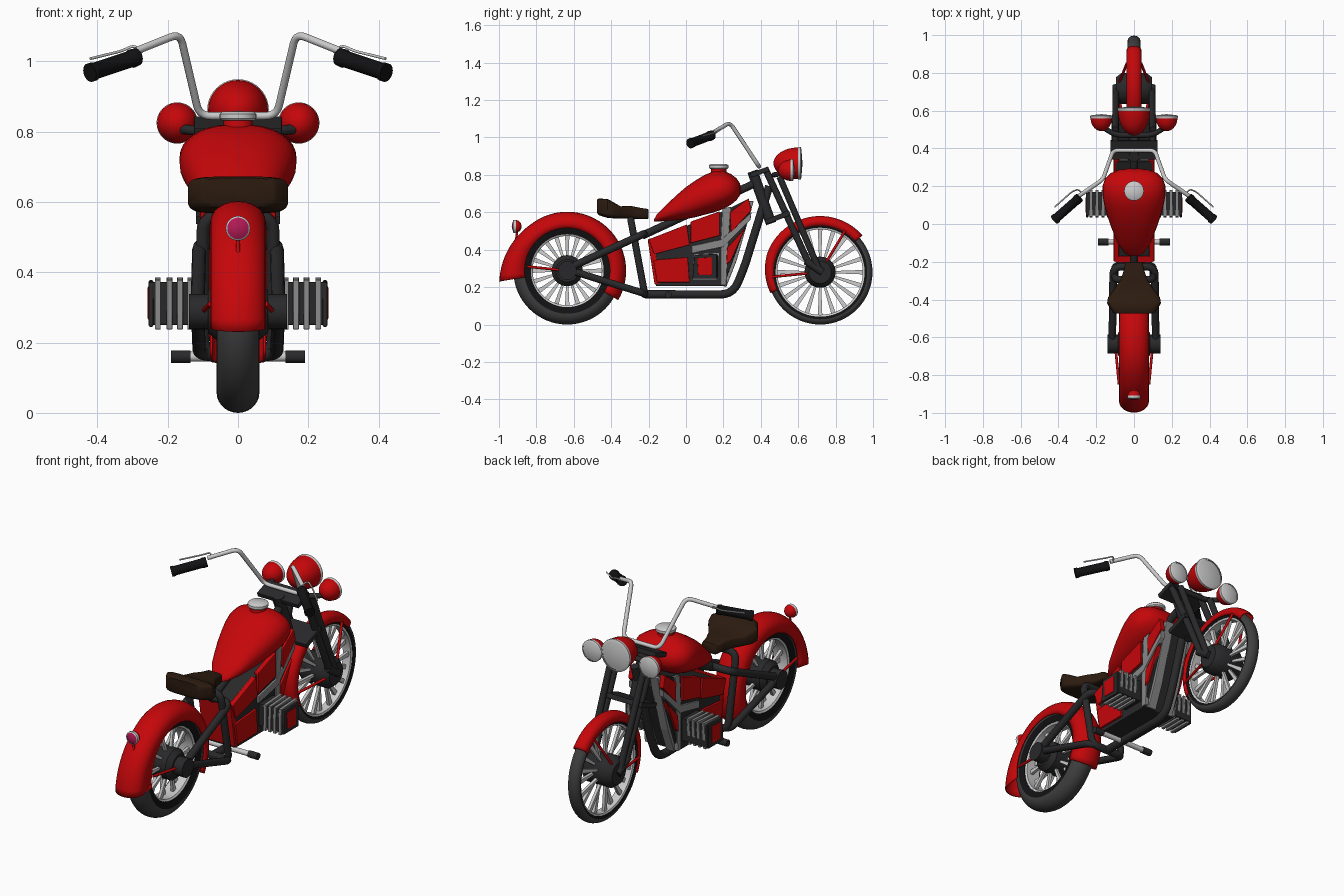
import bpy, bmesh, math
from mathutils import Vector, Matrix

if "Cube" in bpy.data.objects:
    bpy.data.objects.remove(bpy.data.objects["Cube"])

def mat(name, c):
    m = bpy.data.materials.new(name)
    m.diffuse_color = (*c, 1)
    m.use_nodes = True
    m.node_tree.nodes["Principled BSDF"].inputs["Base Color"].default_value = m.diffuse_color
    return m
RED = mat("red", (0.56, 0.002, 0.003))
DARK = mat("dark", (0.022, 0.022, 0.024))
RUBBER = mat("rubber", (0.05, 0.05, 0.05))
BLACK = mat("black", (0.006, 0.006, 0.007))
BROWN = mat("brown", (0.025, 0.011, 0.005))
GREY = mat("mid_grey", (0.25, 0.25, 0.25))
PINK = mat("pink", (0.45, 0.01, 0.09))

def finish(name, bm, m, smooth=True, bevel=0, solid=0):
    bmesh.ops.recalc_face_normals(bm, faces=bm.faces)
    me = bpy.data.meshes.new(name)
    bm.to_mesh(me); bm.free()
    o = bpy.data.objects.new(name, me)
    bpy.context.collection.objects.link(o)
    if m: me.materials.append(m)
    bpy.ops.object.select_all(action='DESELECT')
    o.select_set(True)
    bpy.context.view_layer.objects.active = o
    if smooth: bpy.ops.object.shade_smooth_by_angle(angle=math.radians(40))
    if solid:
        s = o.modifiers.new("solid", 'SOLIDIFY'); s.thickness = solid; s.offset = 0
    if bevel:
        b = o.modifiers.new("bevel", 'BEVEL'); b.width = bevel; b.segments = 2
    return o

def lathe(name, prof, loc, axis, m, n=40):
    """Spin (radius, height) points round an axis."""
    bm = bmesh.new()
    vs = [bm.verts.new((r, 0, h)) for r, h in prof]
    es = [bm.edges.new(p) for p in zip(vs, vs[1:])]
    bmesh.ops.spin(bm, geom=vs + es, cent=(0, 0, 0), axis=(0, 0, 1), angle=2 * math.pi, steps=n)
    bmesh.ops.remove_doubles(bm, verts=bm.verts, dist=1e-5)
    q = Vector((0, 0, 1)).rotation_difference(Vector(axis).normalized())
    bm.transform(Matrix.Translation(loc) @ q.to_matrix().to_4x4())
    return finish(name, bm, m)

def rod(name, a, b, r, m, n=20):
    d = Vector(b) - Vector(a)
    return lathe(name, [(0, 0), (r, 0), (r, d.length), (0, d.length)], a, d, m, n)

def mx(p): return (-p[0], p[1], p[2])

def rods(name, a, b, r, m):
    rod(name + "_right", a, b, r, m); rod(name + "_left", mx(a), mx(b), r, m)

def tube(name, pts, r, m, bend=0.05, mirror=False, cyclic=False):
    """Round pipe along points with softened corners."""
    cu = bpy.data.curves.new(name, 'CURVE')
    cu.dimensions = '3D'; cu.bevel_depth = r; cu.bevel_resolution = 4; cu.use_fill_caps = True
    for side in ([pts, [mx(p) for p in pts]] if mirror else [pts]):
        P = [Vector(p) for p in side]; out = []
        for i, p in enumerate(P):
            if not cyclic and i in (0, len(P) - 1):
                out.append(p); continue
            u, v = P[i - 1] - p, P[(i + 1) % len(P)] - p
            a = p + u.normalized() * min(bend, u.length * .45)
            b = p + v.normalized() * min(bend, v.length * .45)
            out += [a * (1 - t)**2 + p * 2 * t * (1 - t) + b * t * t for t in (0, .2, .4, .6, .8, 1)]
        s = cu.splines.new('POLY'); s.points.add(len(out) - 1); s.use_cyclic_u = cyclic
        for k, p in zip(s.points, out): k.co = (*p, 1)
    o = bpy.data.objects.new(name, cu)
    bpy.context.collection.objects.link(o)
    if m: cu.materials.append(m)
    bpy.ops.object.select_all(action='DESELECT')
    o.select_set(True); bpy.context.view_layer.objects.active = o
    bpy.ops.object.convert(target='MESH')
    bpy.ops.object.shade_smooth_by_angle(angle=math.radians(40))

def prism(name, poly, x0, x1, m, mirror=True, bevel=0.004):
    """Extrude a (y, z) outline from x0 to x1."""
    bm = bmesh.new()
    for s in ((1, -1) if mirror else (1,)):
        f = bm.faces.new([bm.verts.new((s * x0, y, z)) for y, z in poly])
        g = bmesh.ops.extrude_face_region(bm, geom=[f])
        bmesh.ops.translate(bm, vec=(s * (x1 - x0), 0, 0), verts=[v for v in g['geom'] if isinstance(v, bmesh.types.BMVert)])
    finish(name, bm, m, False, bevel)

def loft(name, rings, m, closed=True, solid=0):
    bm = bmesh.new()
    R = [[bm.verts.new(p) for p in ring] for ring in rings]
    n = len(R[0])
    for a, b in zip(R, R[1:]):
        for i in range(n if closed else n - 1):
            j = (i + 1) % n
            bm.faces.new((a[i], a[j], b[j], b[i]))
    if closed:
        bm.faces.new(R[0]); bm.faces.new(R[-1])
    return finish(name, bm, m, solid=solid)

def body(name, secs, m, e, n=32):
    """Loft superellipse sections (y, half width, bottom, top)."""
    pw = lambda v: math.copysign(abs(v)**e, v)
    T = [2 * math.pi * i / n for i in range(n)]
    loft(name, [[(w * pw(math.cos(t)), y, (a + b) / 2 + (b - a) / 2 * pw(math.sin(t))) for t in T]
                for y, w, a, b in secs], m)

def fender(name, cy, cz, a0, a1, rin, rout, w):
    """U-shaped guard swept round a wheel; rout is a function of angle."""
    rings = []
    for i in range(41):
        d = a0 + (a1 - a0) * i / 40; a = math.radians(d); ro = rout(d)
        sec = [(-w, rin)] + [(-w * math.cos(t), ro - w * .75 + w * .75 * math.sin(t))
                             for t in [math.pi * k / 12 for k in range(13)]] + [(w, rin)]
        rings.append([(x, cy + r * math.cos(a), cz + r * math.sin(a)) for x, r in sec])
    loft(name, rings, RED, False, 0.006)

def wheel(name, cy, R, w, side, rim, hw, n):
    c = (0, cy, R)
    k = R - side
    tyre = [(side, -w)] + [(side + k * math.sin(t), -w * math.cos(t)) for t in
                           [math.pi * j / 14 for j in range(1, 14)]] + [(side, w)]
    lathe(name + "_tyre", tyre, c, (1, 0, 0), RUBBER, 64)
    lathe(name + "_rim", [(side, -w), (rim, -w * .85), (rim, w * .85), (side, w)], c, (1, 0, 0), BLACK, 64)
    lathe(name + "_inner_rim", [(rim, -w * .8), (rim - .01, -w * .7), (rim - .01, w * .7), (rim, w * .8)], c, (1, 0, 0), None, 64)
    lathe(name + "_hub", [(0, -hw), (.06, -hw), (.083, -hw * .7), (.083, hw * .7), (.06, hw), (0, hw)], c, (1, 0, 0), DARK)
    bm = bmesh.new()
    for i in range(n):   # tapered blade spokes leaning to either side
        M = Matrix.Translation(c) @ Matrix.Rotation(2 * math.pi * i / n, 4, 'X')
        s = w * .35 * (1 if i % 2 else -1)
        ring = lambda z, h, x: [bm.verts.new(M @ Vector((x + dx * .008, dy * h, z))) for dx, dy in ((-1, -1), (1, -1), (1, 1), (-1, 1))]
        a, b = ring(.07, .006, s), ring(rim - .004, .012, s * .5)
        for j in range(4): bm.faces.new((a[j], a[j - 1], b[j - 1], b[j]))
    finish(name + "_spokes", bm, None, False)

def lamp(name, x, y, z, r, depth, lens, d):
    """Bowl, chrome ring and lens; d is the facing along y."""
    T = [math.pi / 2 * i / 12 for i in range(13)]
    lathe(name + "_bowl", [(r * math.sin(t), -depth * math.cos(t)) for t in T], (x, y, z), (0, d, 0), RED)
    lathe(name + "_ring", [(r, -.004), (r * 1.03, 0), (r * 1.03, .01), (r * .9, .014)], (x, y, z), (0, d, 0), None)
    lathe(name + "_lens", [(r * .92, .01), (r * .6, .016), (0, .02)], (x, y, z), (0, d, 0), lens)

# Wheels and guards
RY, RZ, FY, FZ = -.635, .288, .717, .28
wheel("rear_wheel", RY, RZ, .061, .23, .195, .085, 20)
wheel("front_wheel", FY, FZ, .034, .252, .238, .095, 20)
fender("rear_fender", RY, RZ, -30, 189, .228, lambda d: .312 + .053 * max(0, (d - 125) / 64)**1.6, .076)
fender("front_fender", FY, FZ, 41, 203, .25, lambda d: .297 - .012 * max(0, (d - 160) / 43), .036)
rods("rear_axle", (.08, RY, RZ), (.14, RY, RZ), .05, DARK)
rods("rear_fender_strut", (.1, RY, RZ), (.079, -.85, .31), .007, RED)
rods("front_fender_strut", (.09, FY, FZ), (.038, .85, .5), .007, RED)
rods("front_fender_rear_strut", (.09, FY, FZ), (.038, .46, .255), .007, RED)
lamp("tail_lamp", 0, -.912, .525, .034, .033, PINK, -1)
rod("tail_lamp_stem", (0, -.9, .52), (0, -.91, .44), .006, RED)

# Frame pipes: rear loops at the sides, single spine and down tube in the middle
tube("lower_frame", [(.115, -.62, .29), (.11, -.22, .165), (-.11, -.22, .165), (-.115, -.62, .29)], .019, DARK)
tube("down_tube", [(0, -.22, .162), (0, .25, .16), (0, .31, .3), (0, .445, .74)], .022, DARK, .07)
tube("spine", [(0, -.235, .475), (0, .38, .76)], .021, DARK)
tube("seat_loop", [(.1, -.22, .16), (.1, -.295, .56), (-.1, -.295, .56), (-.1, -.22, .16)], .019, DARK, .05, False, True)
tube("upper_frame", [(.115, -.62, .305), (.11, -.225, .485), (-.11, -.225, .485), (-.115, -.62, .305)], .02, DARK)
rod("head_tube", (0, .355, .82), (0, .455, .54), .028, DARK)
rods("foot_peg_arm", (0, -.095, .16), (.14, -.095, .16), .014, None)
rods("foot_peg", (.135, -.095, .16), (.19, -.095, .16), .018, DARK)

# Fork
rods("fork_rear_leg", (.1, .425, .83), (.095, .655, .33), .018, DARK)
rods("fork_front_leg", (.1, .5, .79), (.095, .717, .28), .017, DARK)
rods("fork_link", (.095, .64, .34), (.095, .73, .28), .02, DARK)
prism("upper_clamp", [(.34, .81), (.44, .845), (.445, .82), (.35, .785)], -.125, .125, DARK, False)
prism("lower_clamp", [(.42, .56), (.55, .61), (.56, .585), (.43, .535)], -.12, .12, DARK, False)
tube("lamp_bar", [(.175, .52, .81), (.1, .47, .8), (-.1, .47, .8), (-.175, .52, .81)], .014, DARK)

# Lamps
lamp("head_lamp", 0, .603, .862, .085, .135, None, 1)
for n, s in (("right", 1), ("left", -1)):
    lamp(n + "_spot_lamp", s * .173, .562, .825, .057, .07, None, 1)

# Handlebar, grips and levers
H = [(.11, .39, .845), (.165, .235, 1.08), (.29, .15, 1.03)]
tube("handlebar", [mx(p) for p in H[::-1]] + H, .011, None, .035)
for n, s in (("right", 1), ("left", -1)):
    a, b = Vector((s * .288, .14, 1.013)), Vector((s * .422, .022, .968))
    L = (b - a).length
    lathe(n + "_grip", [(0, 0), (.025, 0), (.027, .02), (.024, .025), (.024, L - .02), (.027, L - .015), (.027, L), (0, L)], a, b - a, BLACK, 24)
tube("levers", [(.275, .16, 1.025), (.295, .185, 1.047), (.33, .17, 1.03), (.42, .09, 1.008)], .004, None, .02, True)

# Tank, cap and seat
body("tank", [(-.17, .02, .55, .563), (-.155, .05, .55, .59), (-.1, .088, .554, .645), (-.05, .108, .558, .692),
              (0, .127, .564, .735), (.05, .143, .574, .77), (.1, .157, .587, .8), (.15, .166, .6, .82),
              (.2, .167, .618, .822), (.24, .153, .64, .805), (.27, .122, .665, .782), (.288, .075, .69, .755),
              (.294, .02, .71, .73)], RED, .88)
lathe("filler_neck", [(.045, -.04), (.04, .01), (0, .01)], (0, .175, .828), (0, 0, 1), RED)
lathe("filler_cap", [(0, 0), (.046, 0), (.052, .006), (.052, .019), (.045, .025), (0, .027)], (0, .175, .832), (0, 0, 1), None)
body("seat", [(-.475, .1, .597, .668), (-.468, .112, .585, .673), (-.42, .143, .57, .672), (-.39, .138, .568, .655), (-.35, .108, .567, .632),
              (-.3, .074, .566, .635), (-.25, .055, .565, .625), (-.205, .046, .564, .618), (-.2, .04, .57, .612)], BROWN, .4)

# Power unit: dark core, grey straps and red panels
prism("engine_core", [(-.19, .45), (.02, .535), (.22, .615), (.33, .67), (.345, .6), (.25, .34), (.2, .205), (-.16, .205)], -.096, .096, DARK, False)
prism("engine_back", [(-.205, .455), (-.17, .465), (-.14, .215), (-.168, .215)], -.098, .098, RED, False)
prism("front_plate", [(.335, .66), (.362, .66), (.27, .34), (.215, .2), (.19, .21), (.245, .34)], .03, .08, GREY)
prism("grey_strap", [(.03, .42), (.19, .455), (.35, .6), (.345, .56), (.2, .415), (.03, .38)], .08, .106, GREY)
prism("grey_upright", [(.195, .62), (.24, .63), (.225, .43), (.215, .21), (.185, .21), (.185, .43)], .08, .102, GREY)
for i, p in enumerate([[(-.2, .455), (.005, .535), (.02, .425), (-.17, .375)],
                       [(.025, .55), (.18, .605), (.18, .475), (.025, .435)],
                       [(.235, .6), (.335, .675), (.35, .61), (.24, .49)],
                       [(.22, .41), (.32, .52), (.24, .34), (.215, .32)],
                       [(-.175, .345), (.01, .36), (.02, .225), (-.155, .225)]]):
    prism("red_panel_%d" % i, p, .08, .108, RED)

# Finned side blocks
prism("fin_core", [(.045, .25), (.17, .25), (.17, .372), (.045, .372)], .08, .247, DARK)
for i, x in enumerate((.128, .157, .187, .22)):
    prism("cooling_fin_%d" % i, [(.035, .238), (.165, .238), (.18, .386), (.04, .378)], x, x + .016, GREY, True, .001)
prism("block_end", [(.035, .245), (.165, .245), (.165, .378), (.045, .372)], .241, .254, DARK)
prism("block_end_panel", [(.065, .265), (.14, .265), (.14, .36), (.06, .355)], .25, .257, RED)
